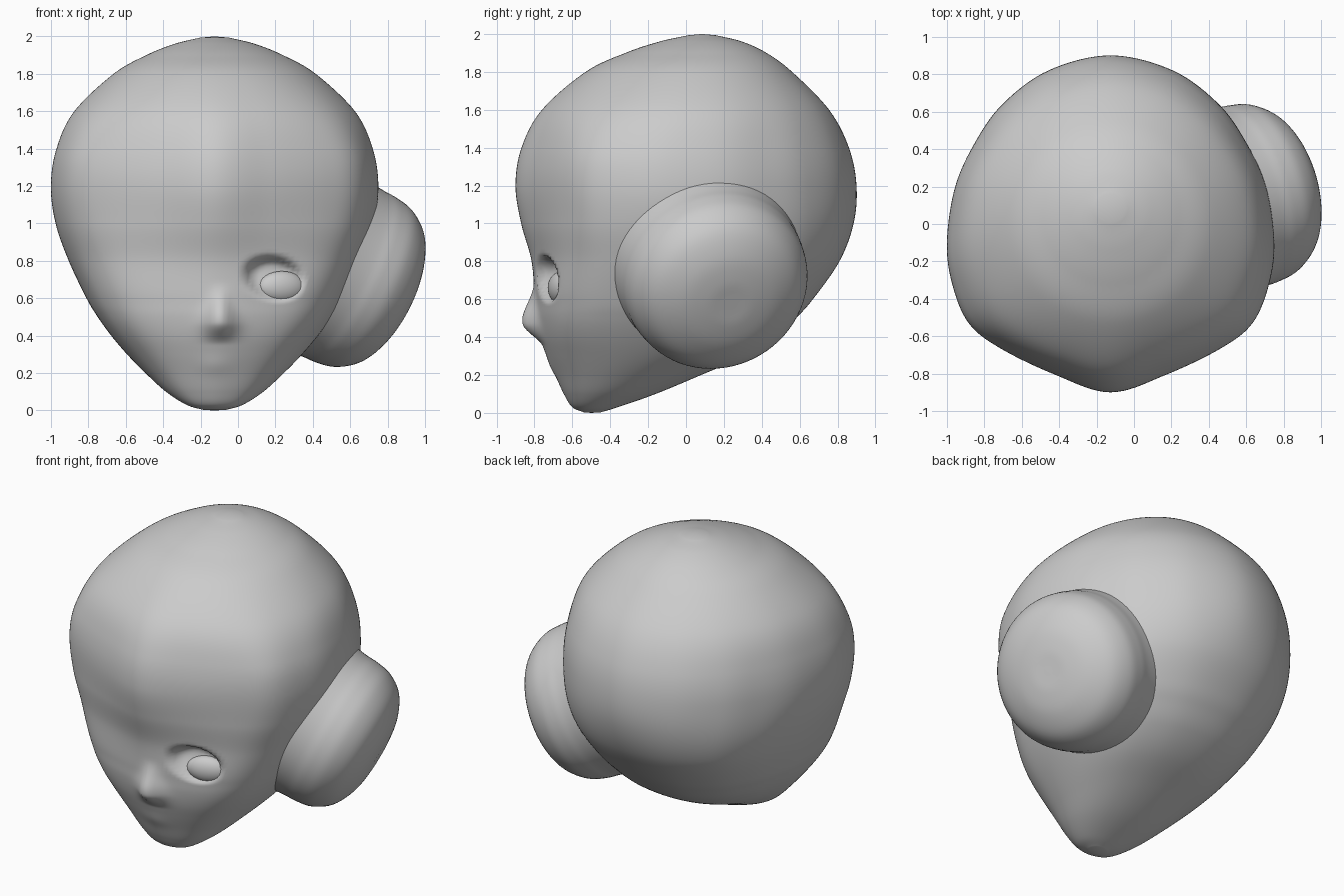
import bpy, bmesh, math
from mathutils import Vector

if "Cube" in bpy.data.objects:
    bpy.data.objects.remove(bpy.data.objects["Cube"])


def spline(points, count, mirror=False):
    """Sample a smooth Catmull-Rom curve; mirror makes both ends flat across x = 0."""
    p = [Vector(q) for q in points]
    if mirror:
        p = [Vector((-p[1].x, p[1].y))] + p + [Vector((-p[-2].x, p[-2].y))]
    else:
        p = [2 * p[0] - p[1]] + p + [2 * p[-1] - p[-2]]
    out = []
    for i in range(count + 1):
        f = i / count * (len(p) - 3)
        k = min(int(f), len(p) - 4)
        t = f - k
        a, b, c, d = p[k:k + 4]
        out.append(0.5 * (2 * b + (c - a) * t + (2 * a - 5 * b + 4 * c - d) * t ** 2
                          + (3 * b - a - 3 * c + d) * t ** 3))
    return out


def loft(name, rings, start, end):
    """Skin closed rings and close both ends with a point."""
    bm = bmesh.new()
    loops = [[bm.verts.new(v) for v in r] for r in rings]
    n = len(loops[0])
    for a, b in zip(loops, loops[1:]):
        for i in range(n):
            j = (i + 1) % n
            bm.faces.new((a[i], a[j], b[j], b[i]))
    for loop, tip in ((loops[0], start), (loops[-1], end)):
        v = bm.verts.new(tip)
        for i in range(n):
            bm.faces.new((loop[i], loop[(i + 1) % n], v))
    bmesh.ops.recalc_face_normals(bm, faces=bm.faces)
    mesh = bpy.data.meshes.new(name)
    bm.to_mesh(mesh)
    bm.free()
    mesh.shade_smooth()
    obj = bpy.data.objects.new(name, mesh)
    bpy.context.collection.objects.link(obj)
    return obj


def smooth(t):
    t = max(0.0, min(1.0, t))
    return t * t * (3 - 2 * t)


# Head: half cross-sections (side, depth) for the face, the skull and the crown
FACE = [(0, -1), (.36, -.94), (.69, -.82), (.88, -.64), (.97, -.4), (1, -.1),
        (.975, .2), (.87, .52), (.67, .78), (.36, .95), (0, 1)]
SKULL = [(0, -1), (.34, -.895), (.68, -.735), (.87, -.585), (.97, -.35), (1, -.1),
         (.95, .22), (.83, .48), (.66, .71), (.38, .91), (0, 1)]
ROUND = [(math.sin(i * math.pi / 10), -math.cos(i * math.pi / 10)) for i in range(11)]


def section(half):
    s = spline(half, 90, True)
    return s + [Vector((-v.x, v.y)) for v in s[-2:0:-1]]


face, skull, crown = section(FACE), section(SKULL), section(ROUND)

# Head outline: height, half width, front y, back y
outline = [(.003, .06, -.54, -.45), (.03, .15, -.6, -.36), (.1, .26, -.645, -.16),
           (.2, .37, -.69, .08), (.3, .468, -.735, .31), (.4, .553, -.772, .47),
           (.5, .625, -.793, .58), (.6, .685, -.80, .67), (.8, .78, -.815, .81),
           (1, .85, -.87, .885), (1.2, .875, -.9, .9), (1.4, .845, -.868, .86),
           (1.6, .75, -.76, .755), (1.8, .54, -.53, .56), (1.9, .365, -.32, .425),
           (1.96, .215, -.14, .295), (1.993, .08, .01, .16)]
CX = -.125
rings = []
for z, w, f, b in spline(outline, 165):
    k = smooth((z - .6) / .6)
    c = smooth((z - 1.3) / .6) + .6 * smooth((.5 - z) / .45)
    ring = []
    for p, s, t in zip(face, skull, crown):
        u = p.lerp(s, k).lerp(t, c)
        x, y = CX + u.x * w, (f + b) / 2 + u.y * (b - f) / 2
        if y < -.35:
            # Nose: long bridge above the tip, short underside
            reach = .22 if z > .47 else .12
            dz = smooth(1 - abs(z - .47) / reach)
            width = .045 + .035 * smooth((.65 - z) / .2)
            y -= .075 * dz * math.exp(-((x + .095) / width) ** 2)
            # Eye socket, deepest under the brow
            e = ((x - .19) / .17) ** 2 + ((z - .705 + .12 * (x - .19)) / .13) ** 2
            y += .08 * smooth(1.5 * (1 - e)) * (.5 + .5 * smooth((z - .62) / .15))
            # Lips
            y -= .006 * math.exp(-((x - CX) / .09) ** 2 - ((z - .24) / .05) ** 2)
        ring.append((x, y, z))
    rings.append(ring)
loft("head", rings, (CX, -.5, 0), (CX, .085, 2))

# Eyeball bulging inside the socket
bpy.ops.mesh.primitive_uv_sphere_add(segments=32, ring_count=16, location=(.235, -.66, .66))
eye = bpy.context.object
eye.name = "eyeball"
eye.scale = (.13, .06, .085)
eye.rotation_euler = (0, 0, math.radians(18))
eye.data.shade_smooth()

# Side bun: a fat rounded disc on a tilted axis, flaring slightly into the head
center = Vector((.525, .13, .75))
axis = Vector((.85, .25, -.42)).normalized()
side = axis.cross(Vector((0, 0, 1))).normalized()
up = side.cross(axis)
profile = [(-.15, .52), (-.04, .503), (.04, .494), (.12, .49), (.22, .468), (.32, .395),
           (.385, .27), (.41, .14), (.412, .03)]
disc = []
for d, r in spline(profile, 40):
    disc.append([center + axis * d + r * (side * math.cos(a) + up * math.sin(a))
                 for a in (i * math.tau / 72 for i in range(72))])
loft("side_bun", disc, center - axis * .15, center + axis * .412)
